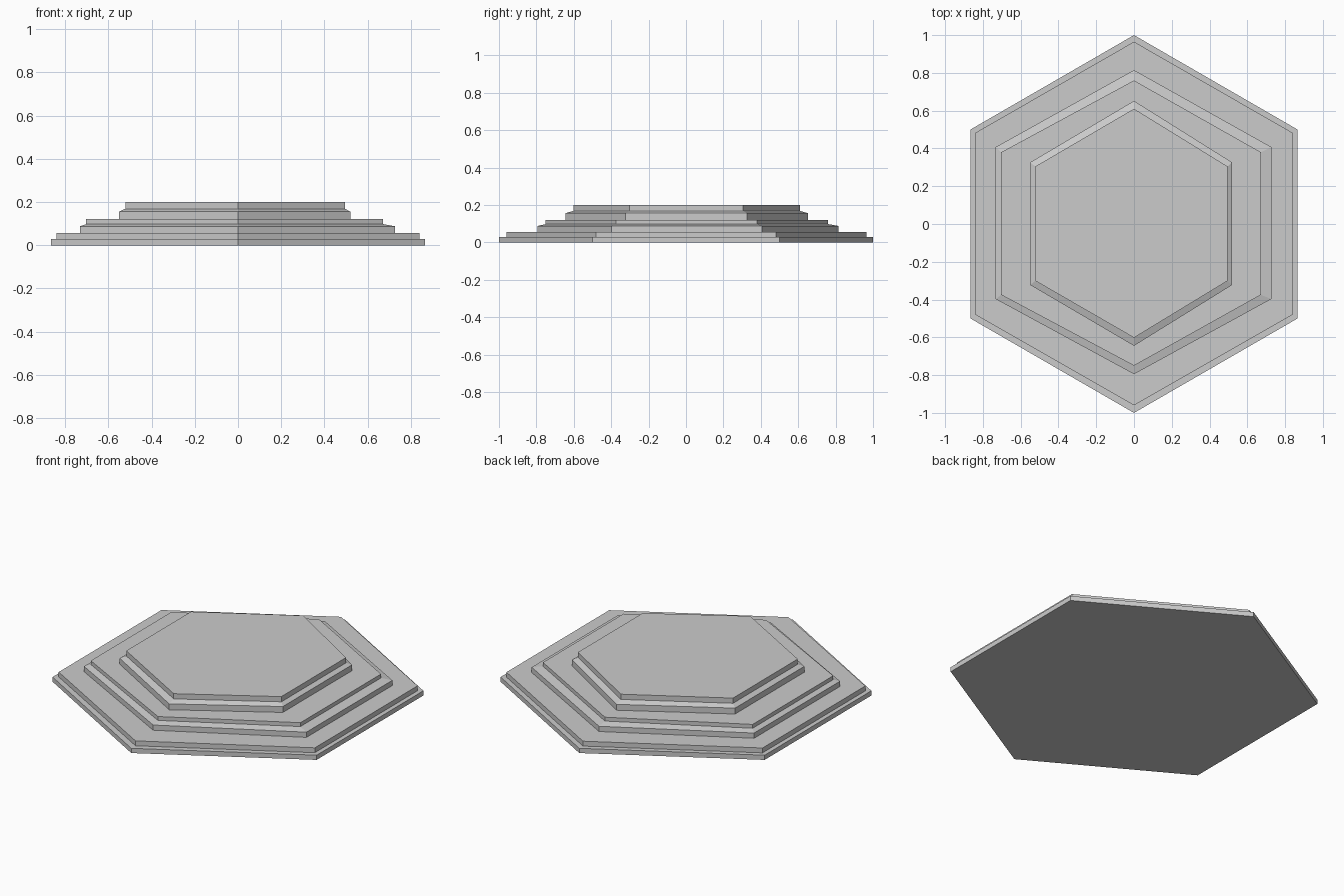
import bpy, bmesh

if "Cube" in bpy.data.objects:
    bpy.data.objects.remove(bpy.data.objects["Cube"])

# Outline of each tier: left x, right x, front y, back y
base   = (-0.866, 0.866, -1.0, 1.0)
lip    = (-0.84, 0.84, -0.96, 0.965)
lower  = (-0.732, 0.727, -0.795, 0.815)
middle = (-0.703, 0.672, -0.75, 0.76)
upper  = (-0.55, 0.52, -0.645, 0.652)
top    = (-0.522, 0.495, -0.602, 0.61)

# Stepped profile from bottom to top: (outline, height)
profile = [
    (base, 0), (base, 0.028),
    (lip, 0.028), (lip, 0.057),
    (lower, 0.057), (lower, 0.088),
    (middle, 0.098), (middle, 0.121),
    (upper, 0.121), (upper, 0.156),
    (top, 0.169), (top, 0.2),
]


def hexagon(bm, outline, z):
    """Ring of six vertices with points at the front and back."""
    l, r, f, b = outline
    pts = [(0, f), (r, f / 2), (r, b / 2), (0, b), (l, b / 2), (l, f / 2)]
    return [bm.verts.new((x, y, z)) for x, y in pts]


# Stepped platform: stacked hexagonal rings, capped at both ends
bm = bmesh.new()
rings = [hexagon(bm, o, z) for o, z in profile]
for a, b in zip(rings, rings[1:]):
    for i in range(6):
        j = (i + 1) % 6
        bm.faces.new((a[i], a[j], b[j], b[i]))
bm.faces.new(rings[0][::-1])
bm.faces.new(rings[-1])

mesh = bpy.data.meshes.new("stepped_platform")
bm.to_mesh(mesh)
bm.free()
bpy.context.collection.objects.link(bpy.data.objects.new("stepped_platform", mesh))
